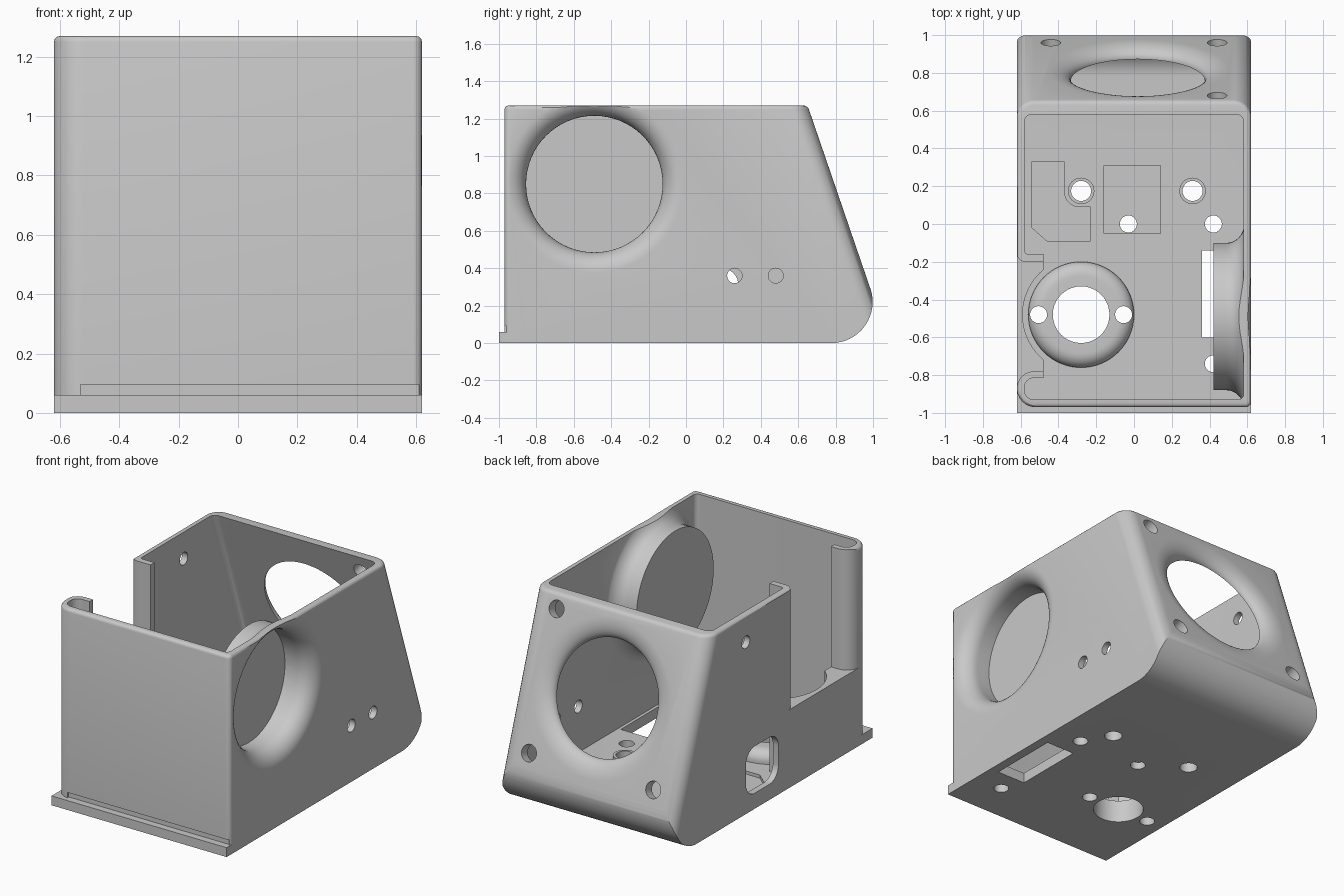
import bpy, bmesh
from math import sin, cos, pi, radians
from mathutils import Vector

if "Cube" in bpy.data.objects:
    bpy.data.objects.remove(bpy.data.objects["Cube"])

TOP, FLOOR, SLOPE = 1.27, 0.066, 0.343
SLANT_AXIS = Vector((0, 1, SLOPE)).normalized()


def round_poly(pts, steps=8):
    """Closed 2D outline from (u, v, radius) corners."""
    out = []
    for i, (u, v, r) in enumerate(pts):
        p = Vector((u, v))
        if r == 0:
            out.append(p)
            continue
        a = (Vector(pts[i - 1][:2]) - p).normalized()
        b = (Vector(pts[(i + 1) % len(pts)][:2]) - p).normalized()
        half = a.angle(b) / 2
        centre = p + (a + b).normalized() * (r / sin(half))
        reach = r * cos(half) / sin(half)
        s, e = p + a * reach - centre, p + b * reach - centre
        for k in range(steps + 1):
            out.append(centre + s.lerp(e, k / steps).normalized() * r)
    return out


def finish(name, bm):
    bmesh.ops.recalc_face_normals(bm, faces=bm.faces)
    mesh = bpy.data.meshes.new(name)
    bm.to_mesh(mesh)
    bm.free()
    obj = bpy.data.objects.new(name, mesh)
    bpy.context.collection.objects.link(obj)
    return obj


def extrude(name, loop, lo, hi, place, rim=0):
    bm = bmesh.new()
    low = [bm.verts.new(place(p[0], p[1], lo)) for p in loop]
    high = [bm.verts.new(place(p[0], p[1], hi)) for p in loop]
    bm.faces.new(low)
    cap = bm.faces.new(high)
    for i in range(len(loop)):
        bm.faces.new((low[i - 1], low[i], high[i], high[i - 1]))
    bmesh.ops.recalc_face_normals(bm, faces=bm.faces)
    if rim:
        bmesh.ops.bevel(bm, geom=list(cap.edges), offset=rim, segments=3,
                        profile=0.5, affect='EDGES')
    return finish(name, bm)


def plan(u, v, w):
    return (u, v, w)


def slanted_plan(u, v, w):
    # Back part of the outline leans with the sloped wall
    return (u, v + (TOP - w) * SLOPE if v > 0.3 else v, w)


def side(u, v, w):
    return (w, u, v)


def box(name, x0, x1, y0, y1, z0, z1):
    return extrude(name, [(x0, y0), (x1, y0), (x1, y1), (x0, y1)], z0, z1, plan)


def revolve(name, profile, origin, axis, steps=64):
    """Solid of revolution from (distance along axis, radius) points."""
    bm = bmesh.new()
    vs = [bm.verts.new((r, 0, t)) for t, r in profile]
    es = [bm.edges.new(vs[i:i + 2]) for i in range(len(vs) - 1)]
    bmesh.ops.spin(bm, geom=vs + es, cent=(0, 0, 0), axis=(0, 0, 1),
                   angle=2 * pi, steps=steps, use_duplicate=False)
    bmesh.ops.remove_doubles(bm, verts=bm.verts, dist=0.0001)
    turn = Vector((0, 0, 1)).rotation_difference(Vector(axis)).to_matrix()
    for v in bm.verts:
        v.co = turn @ v.co + Vector(origin)
    return finish(name, bm)


def rod(name, origin, axis, r, lo, hi, steps=32):
    return revolve(name, [(lo, 0), (lo, r), (hi, r), (hi, 0)], origin, axis, steps)


def flare(t0, r0, t1, r1, n=10):
    """Bell curve from a straight throat to a flat face."""
    return [(t0 + (t1 - t0) * sin(a), r1 - (r1 - r0) * cos(a))
            for a in (pi / 2 * i / n for i in range(n + 1))]


def boolean(target, tool, op='DIFFERENCE'):
    mod = target.modifiers.new("cut", 'BOOLEAN')
    mod.operation, mod.solver, mod.object = op, 'EXACT', tool
    bpy.context.view_layer.objects.active = target
    bpy.ops.object.modifier_apply(modifier=mod.name)
    bpy.data.objects.remove(tool)


def leaning_block(name, outline, radius, z0, ztop, rim=0):
    """Slanted shell outline with the rounded lower back edge."""
    obj = extrude(name, outline, -0.1, ztop, slanted_plan, rim)
    arc = [(0.778 + radius * cos(a), 0.22 + radius * sin(a))
           for a in (radians(-90 + 108.9 * i / 16) for i in range(17))]
    prof = [(-1.3, z0)] + arc + [(1.3, 0.45), (1.3, 1.8), (-1.3, 1.8)]
    boolean(obj, extrude("trim", prof, -1, 1, side), 'INTERSECT')
    return obj


# Outer shell and front lip
shell = round_poly([(0.62, -0.97, 0.03), (0.62, 0.65, 0.09),
                    (-0.62, 0.65, 0.09), (-0.62, -0.97, 0.1)])
housing = leaning_block("housing", shell, 0.22, 0, TOP, 0.02)
boolean(housing, box("lip", -0.62, 0.62, -1, -0.86, 0, 0.06), 'UNION')

# Cavity, with a thick pad on the left wall hollowed around the turntable
inner = round_poly([(0.58, -0.93, 0.03), (0.58, 0.58, 0.04), (-0.58, 0.58, 0.04),
                    (-0.58, -0.16, 0.02), (-0.48, -0.16, 0), (-0.48, -0.815, 0),
                    (-0.58, -0.815, 0.05), (-0.58, -0.93, 0.05)])
cavity = leaning_block("cavity", inner, 0.22 - FLOOR, FLOOR, 1.5)
boolean(cavity, rod("hollow", (-0.28, -0.48, 0), (0, 0, 1), 0.31, FLOOR, 1.5, 64), 'UNION')

# Material kept inside the cavity: port collar, turntable, screw bosses
PORT = (0, -0.49, 0.85)
collar = [(0.42, 0), (0.42, 0.39)] + flare(0.49, 0.39, 0.585, 0.5) + [(0.75, 0.5), (0.75, 0)]
boolean(cavity, revolve("collar", collar, PORT, (1, 0, 0)))
dome = [(0.02, 0), (0.02, 0.28)] + [(0.08 + 0.065 * sin(a), 0.205 + 0.075 * cos(a))
        for a in (pi / 16 * i for i in range(9))] + [(0.145, 0)]
boolean(cavity, revolve("turntable", dome, (-0.28, -0.48, 0), (0, 0, 1)))
for x in (-0.28, 0.31):
    boolean(cavity, rod("boss", (x, 0.175, 0), (0, 0, 1), 0.07, 0.02, 0.09))
boolean(housing, cavity)

# Flared side port
throat = [(0.3, 0), (0.3, 0.365)] + flare(0.51, 0.365, 0.62, 0.475) + [(0.75, 0.475), (0.75, 0)]
boolean(housing, revolve("port", throat, PORT, (1, 0, 0)))

# Flared fan opening and its three screws on the sloped wall
fan = [(-0.15, 0), (-0.15, 0.355)] + flare(-0.066, 0.355, 0, 0.48) + [(0.15, 0.48), (0.15, 0)]
boolean(housing, revolve("fan", fan, (0.02, 0.82, 0.775), SLANT_AXIS))
for x, y in ((-0.44, 0.96), (0.44, 0.96), (0.44, 0.68)):
    z = TOP - (y - 0.65) / SLOPE
    boolean(housing, rod("fan_screw", (x, y, z), SLANT_AXIS, 0.052, -0.13, 0.1))

# Open window in the left wall with rounded edges
window = round_poly([(-0.47, -0.78, 0), (-0.62, -0.78, 0.09), (-0.62, -0.88, 0),
                     (-0.8, -0.88, 0), (-0.8, -0.15, 0), (-0.62, -0.15, 0),
                     (-0.62, -0.2, 0.045), (-0.47, -0.2, 0)])
boolean(housing, extrude("window", window, 0.5, 1.5, plan))

# Cable slot and side screw holes
slot = round_poly([(-0.05, 0.1, 0.09), (0.28, 0.1, 0.09), (0.28, 0.4, 0.09), (-0.05, 0.4, 0.09)])
boolean(housing, extrude("slot", slot, -0.8, -0.5, side))
for x, y, z in ((-0.6, 0.28, 1.1), (0.6, 0.26, 0.36), (0.6, 0.48, 0.36)):
    boolean(housing, rod("side_hole", (x, y, z), (1, 0, 0), 0.04, -0.1, 0.1))

# Shallow floor pockets
board = round_poly([(-0.54, 0.33, 0), (-0.37, 0.33, 0), (-0.37, 0.09, 0.08), (-0.23, 0.09, 0),
                    (-0.23, -0.09, 0), (-0.46, -0.09, 0), (-0.54, -0.02, 0)])
boolean(housing, extrude("board_pocket", board, FLOOR - 0.02, 0.085, plan))
boolean(housing, box("square_pocket", -0.16, 0.14, -0.05, 0.31, FLOOR - 0.02, 0.085))

# Holes through the floor
for x, y, r in ((-0.28, -0.48, 0.15), (-0.505, -0.48, 0.045), (-0.055, -0.48, 0.045),
                (-0.28, 0.175, 0.053), (0.31, 0.175, 0.053), (-0.03, 0, 0.045),
                (0.42, 0, 0.045), (0.42, -0.74, 0.045)):
    boolean(housing, rod("floor_hole", (x, y, 0), (0, 0, 1), r, -0.1, 0.25, 40))
boolean(housing, box("servo_hole", 0.36, 0.56, -0.6, -0.14, -0.1, 0.2))

# Groove above the front lip
boolean(housing, box("groove", -0.53, 0.61, -1.1, -0.955, 0.06, 0.095))

# Grey plastic, smooth with sharp edges kept
grey = bpy.data.materials.new("grey_plastic")
grey.use_nodes = True
colour = (0.584, 0.584, 0.584, 1)
grey.diffuse_color = colour
grey.node_tree.nodes["Principled BSDF"].inputs["Base Color"].default_value = colour
housing.data.materials.clear()
housing.data.materials.append(grey)
for poly in housing.data.polygons:
    poly.material_index = 0
bpy.ops.object.select_all(action='DESELECT')
housing.select_set(True)
bpy.context.view_layer.objects.active = housing
bpy.ops.object.shade_smooth_by_angle(angle=radians(30))
